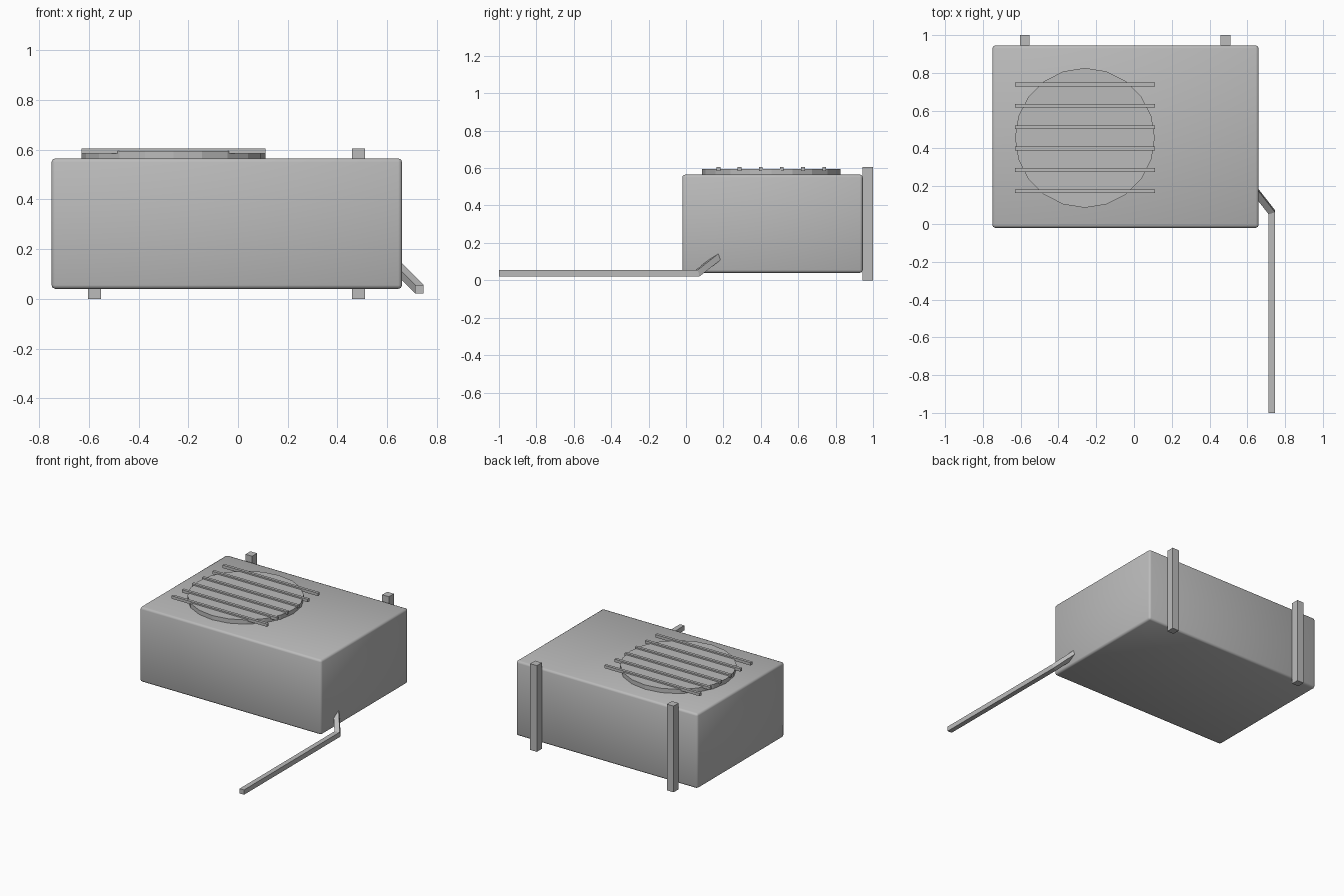
import bpy
import bmesh
from mathutils import Vector

cube = bpy.data.objects.get("Cube")
if cube:
    bpy.data.objects.remove(cube, do_unlink=True)

grey = bpy.data.materials.new("plain_grey")
grey.use_nodes = True
grey.diffuse_color = (0.5, 0.5, 0.5, 1)
grey.node_tree.nodes["Principled BSDF"].inputs["Base Color"].default_value = (0.5, 0.5, 0.5, 1)


def finish(bm, name):
    bmesh.ops.recalc_face_normals(bm, faces=bm.faces[:])
    mesh = bpy.data.meshes.new(name)
    bm.to_mesh(mesh)
    bm.free()
    mesh.materials.append(grey)
    obj = bpy.data.objects.new(name, mesh)
    bpy.context.collection.objects.link(obj)
    return obj


def box(name, low, high, bevel=0):
    low, high = Vector(low), Vector(high)
    bm = bmesh.new()
    bmesh.ops.create_cube(bm, size=1)
    for v in bm.verts:
        v.co = (low + high) / 2 + v.co * (high - low)
    if bevel:
        bmesh.ops.bevel(bm, geom=bm.edges[:], offset=bevel, segments=2,
                        profile=0.5, affect='EDGES')
        for f in bm.faces:
            f.smooth = True
    return finish(bm, name)


# Casing with softly rounded edges
box("casing", (-0.75, -0.02, 0.04), (0.66, 0.945, 0.565), bevel=0.015)

# Raised round fan housing on the top
fan_x, fan_y = -0.26, 0.456
bm = bmesh.new()
bmesh.ops.create_cone(bm, cap_ends=True, segments=20, radius1=0.37, radius2=0.37, depth=0.05)
bmesh.ops.translate(bm, verts=bm.verts[:], vec=(fan_x, fan_y, 0.57))
finish(bm, "fan_housing")

# Grille slats across the fan
for i in range(6):
    y = fan_y + (i - 2.5) * 0.113
    box(f"grille_slat_{i + 1}", (fan_x - 0.37, y - 0.01, 0.585), (fan_x + 0.37, y + 0.01, 0.605))

# Upright mounting rails on the back
for side, x in (("right", -0.578), ("left", 0.484)):
    box(f"mounting_rail_{side}", (x - 0.026, 0.945, 0), (x + 0.026, 1, 0.605))

# Square pipe: straight run, then a mitred bend up into the casing
run = Vector((0, 1, 0))
rise = Vector((-0.09, 0.115, 0.09))
miter = run + rise.normalized()
bend = Vector((0.73, 0.062, 0.038))
bm = bmesh.new()
rings = [[], [], []]
for sx, sz in ((-1, -1), (1, -1), (1, 1), (-1, 1)):
    off = Vector((sx * 0.017, 0, sz * 0.017))
    corner = bend + off - run * (off.dot(miter) / miter.y)
    start = Vector((corner.x, -1, corner.z))
    for ring, co in zip(rings, (start, corner, corner + rise * 1.2)):
        ring.append(bm.verts.new(co))
for a, b in zip(rings, rings[1:]):
    for i in range(4):
        j = (i + 1) % 4
        bm.faces.new((a[i], a[j], b[j], b[i]))
bm.faces.new(rings[0])
bm.faces.new(rings[2])
finish(bm, "pipe")
